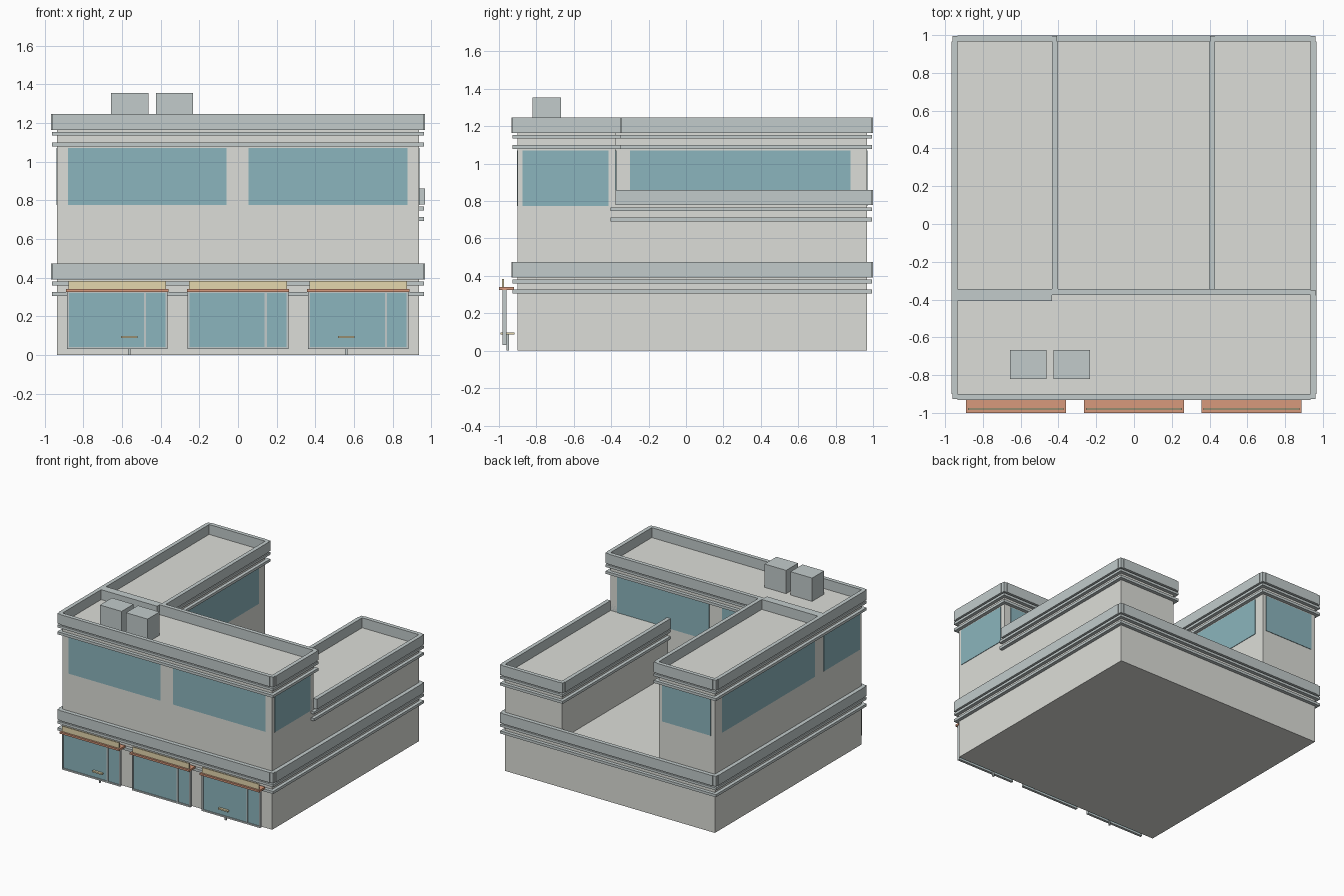
import bpy, bmesh
from mathutils import Matrix, Vector

if "Cube" in bpy.data.objects:
    bpy.data.objects.remove(bpy.data.objects["Cube"])


def material(name, rgb):
    m = bpy.data.materials.new(name)
    m.diffuse_color = (*rgb, 1)
    m.use_nodes = True
    m.node_tree.nodes["Principled BSDF"].inputs["Base Color"].default_value = m.diffuse_color
    return m


WALL = material("wall_grey", (0.72, 0.73, 0.69))
TRIM = material("trim_grey", (0.54, 0.60, 0.60))
GLASS = material("window_glass", (0.26, 0.46, 0.51))
ORANGE = material("awning_orange", (0.68, 0.32, 0.20))
TAN = material("sign_tan", (0.78, 0.68, 0.42))


def boxes(name, spans, mat):
    """One object from boxes given as (x0, x1, y0, y1, z0, z1)."""
    bm = bmesh.new()
    for x0, x1, y0, y1, z0, z1 in spans:
        centre = Vector(((x0 + x1) / 2, (y0 + y1) / 2, (z0 + z1) / 2))
        size = Matrix.Diagonal((x1 - x0, y1 - y0, z1 - z0, 1))
        bmesh.ops.create_cube(bm, size=1, matrix=Matrix.Translation(centre) @ size)
    me = bpy.data.meshes.new(name)
    bm.to_mesh(me)
    bm.free()
    me.materials.append(mat)
    ob = bpy.data.objects.new(name, me)
    bpy.context.collection.objects.link(ob)
    return ob


def ring(name, rect, depth, corner, z0, z1, front_posts=True):
    """Four bars around the outside of a rectangle, with corner posts."""
    x0, x1, y0, y1 = rect
    spans = [(x0, x1, y0 - depth, y0, z0, z1), (x0, x1, y1, y1 + depth, z0, z1),
             (x0 - depth, x0, y0, y1, z0, z1), (x1, x1 + depth, y0, y1, z0, z1)]
    rows = [(y1, y1 + corner)] + ([(y0 - corner, y0)] if front_posts else [])
    for xa, xb in ((x0 - corner, x0), (x1, x1 + corner)):
        spans += [(xa, xb, ya, yb, z0, z1) for ya, yb in rows]
    return boxes(name, spans, TRIM)


def tier(name, rect, top, base=0.0, front_posts=True):
    """Block with a raised parapet around its roof and two trim bands."""
    boxes(name + "_walls", [(*rect, base, top - 0.08)], WALL)
    ring(name + "_parapet", rect, 0.032, 0.027, top - 0.082, top, front_posts)
    ring(name + "_upper_band", rect, 0.027, 0.027, top - 0.113, top - 0.093)
    ring(name + "_lower_band", rect, 0.027, 0.027, top - 0.168, top - 0.147)


# Building masses
W, F, B, M, I = 0.935, -0.90, 0.967, -0.376, 0.435
tier("ground_floor", (-W, W, F, B), 0.473)
tier("front_block", (-W, W, F, M), 1.247, 0.3)
tier("left_wing", (-W, -I, M, B), 1.247, 0.3, False)
tier("right_wing", (I - 0.005, W, M, B), 0.86, 0.3, False)

# Upper windows, as thin panes on the walls
T, Z = 0.004, (0.775, 1.07)
panes = []
for a, b in ((-0.88, -0.06), (0.055, 0.877)):
    panes.append((a, b, F - T, F + T, *Z))
panes += [(0.055, 0.877, M - T, M + T, *Z), (-I, -0.06, M - T, M + T, *Z)]
for s in (-W, W):
    panes.append((s - T, s + T, -0.873, -0.415, *Z))
for s in (-W, -I):
    panes.append((s - T, s + T, -0.30, 0.88, *Z))
panes.append((-0.90, -0.465, B - T, B + T, *Z))
boxes("upper_windows", panes, GLASS)

# Shop fronts standing just ahead of the wall
for i, c in enumerate((-0.625, 0.0, 0.622)):
    n = f"shop_{i + 1}_"
    y = (-0.98, -0.96)
    boxes(n + "frame", [
        (c - 0.26, c - 0.25, *y, 0.03, 0.33), (c + 0.25, c + 0.26, *y, 0.03, 0.33),
        (c - 0.25, c + 0.25, *y, 0.03, 0.042), (c - 0.25, c + 0.25, *y, 0.32, 0.33),
        (c + 0.138, c + 0.15, *y, 0.042, 0.32)], TRIM)
    boxes(n + "glass", [(c - 0.25, c + 0.25, -0.973, -0.967, 0.042, 0.32)], GLASS)
    boxes(n + "awning", [(c - 0.265, c + 0.265, -1.0, -0.92, 0.325, 0.34)], ORANGE)
    boxes(n + "sign", [(c - 0.253, c + 0.253, -0.985, -0.974, 0.34, 0.383)], TAN)

# Small tables in the outer shops
for i, c in enumerate((-0.563, 0.56)):
    boxes(f"table_top_{i + 1}", [(c - 0.043, c + 0.043, -0.992, -0.917, 0.087, 0.098)], TAN)
    boxes(f"table_leg_{i + 1}", [(c - 0.006, c + 0.006, -0.96, -0.947, 0.0, 0.088)], TRIM)

# Rooftop units
for i, x in enumerate((-0.657, -0.425)):
    boxes(f"roof_unit_{i + 1}", [(x, x + 0.193, -0.82, -0.668, 1.167, 1.355)], TRIM)
